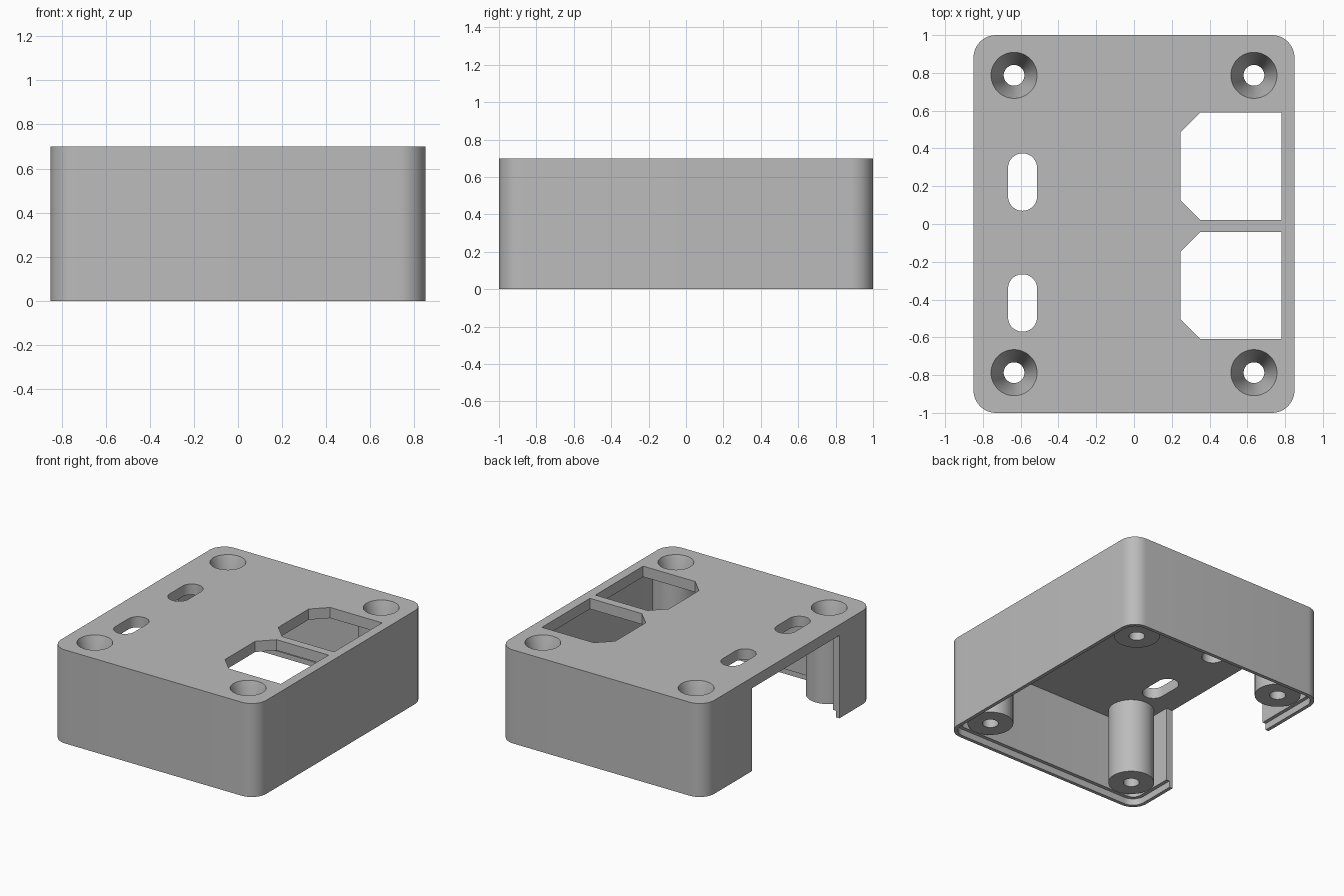
import bpy, bmesh
from math import cos, sin, pi

if "Cube" in bpy.data.objects:
    bpy.data.objects.remove(bpy.data.objects["Cube"], do_unlink=True)

HX, HY, HEIGHT = 0.85, 1.0, 0.7
WALL, ROOF, LIP = 0.053, 0.08, 0.05
CORNER = 0.12
SCREW_X, SCREW_Y = 0.635, 0.787

grey = bpy.data.materials.new("plain grey")
grey.use_nodes = True
grey.diffuse_color = (0.5, 0.5, 0.5, 1)
grey.node_tree.nodes["Principled BSDF"].inputs["Base Color"].default_value = (0.5, 0.5, 0.5, 1)


def rounded(hx, hy, r, cx=0, cy=0, steps=12):
    """Outline of a rectangle with round corners."""
    pts = []
    for q, (sx, sy) in enumerate([(1, 1), (-1, 1), (-1, -1), (1, -1)]):
        for i in range(steps + 1):
            a = (q + i / steps) * pi / 2
            pts.append((cx + sx * (hx - r) + r * cos(a), cy + sy * (hy - r) + r * sin(a)))
    return pts


def circle(r, cx, cy, n=48):
    return [(cx + r * cos(2 * pi * i / n), cy + r * sin(2 * pi * i / n)) for i in range(n)]


def loft(name, bottom, z0, z1, top=None):
    """Closed solid between two matching outlines."""
    bm = bmesh.new()
    low = [bm.verts.new((x, y, z0)) for x, y in bottom]
    high = [bm.verts.new((x, y, z1)) for x, y in (top or bottom)]
    bm.faces.new(low)
    bm.faces.new(high)
    n = len(low)
    for i in range(n):
        j = (i + 1) % n
        bm.faces.new((low[i], low[j], high[j], high[i]))
    bmesh.ops.remove_doubles(bm, verts=bm.verts, dist=1e-5)
    bmesh.ops.recalc_face_normals(bm, faces=bm.faces)
    mesh = bpy.data.meshes.new(name)
    bm.to_mesh(mesh)
    bm.free()
    mesh.materials.append(grey)
    obj = bpy.data.objects.new(name, mesh)
    bpy.context.collection.objects.link(obj)
    return obj


def combine(target, tool, operation="DIFFERENCE"):
    """Apply one boolean and remove the tool."""
    bpy.context.view_layer.objects.active = target
    mod = target.modifiers.new("cut", "BOOLEAN")
    mod.operation, mod.solver, mod.object = operation, "EXACT", tool
    bpy.ops.object.modifier_apply(modifier=mod.name)
    bpy.data.objects.remove(tool, do_unlink=True)


# Hollow shell, open below, with a rebate round the inside of the rim
case = loft("enclosure", rounded(HX, HY, CORNER), 0, HEIGHT)
combine(case, loft("cavity", rounded(HX - WALL, HY - WALL, CORNER - WALL), -0.1, HEIGHT - ROOF))
half = WALL / 2
combine(case, loft("rebate", rounded(HX - half, HY - half, CORNER - half), -0.1, LIP))

# Wide opening in one side wall
opening = [(-1, -0.6), (-0.75, -0.6), (-0.75, 0.434), (-1, 0.434)]
combine(case, loft("side_opening", opening, -0.1, HEIGHT - ROOF))

# Two socket windows with clipped corners
for y0, y1 in [(0.022, 0.59), (-0.608, -0.042)]:
    x0, x1, c = 0.245, 0.78, 0.105
    outline = [(x0, y0 + c), (x0 + c, y0), (x1, y0), (x1, y1), (x0 + c, y1), (x0, y1 - c)]
    combine(case, loft("socket_window", outline, HEIGHT - 0.15, HEIGHT + 0.1))

# Two rounded slots
for y in (0.222, -0.418):
    combine(case, loft("slot", rounded(0.077, 0.152, 0.0769, -0.59, y), HEIGHT - 0.15, HEIGHT + 0.1))

# Corner screw posts with through holes and tapered head recesses
corners = [(sx * SCREW_X, sy * SCREW_Y) for sx in (-1, 1) for sy in (-1, 1)]
for x, y in corners:
    combine(case, loft("screw_post", circle(0.158, x, y), LIP, HEIGHT - ROOF / 2), "UNION")
for x, y in corners:
    combine(case, loft("screw_hole", circle(0.055, x, y), -0.1, HEIGHT - 0.1))
    combine(case, loft("head_recess", circle(0.055, x, y), HEIGHT - 0.22, HEIGHT + 0.0,
                       circle(0.122, x, y)))

bpy.ops.object.select_all(action="DESELECT")
case.select_set(True)
bpy.context.view_layer.objects.active = case
bpy.ops.object.shade_smooth_by_angle(angle=pi / 6)
